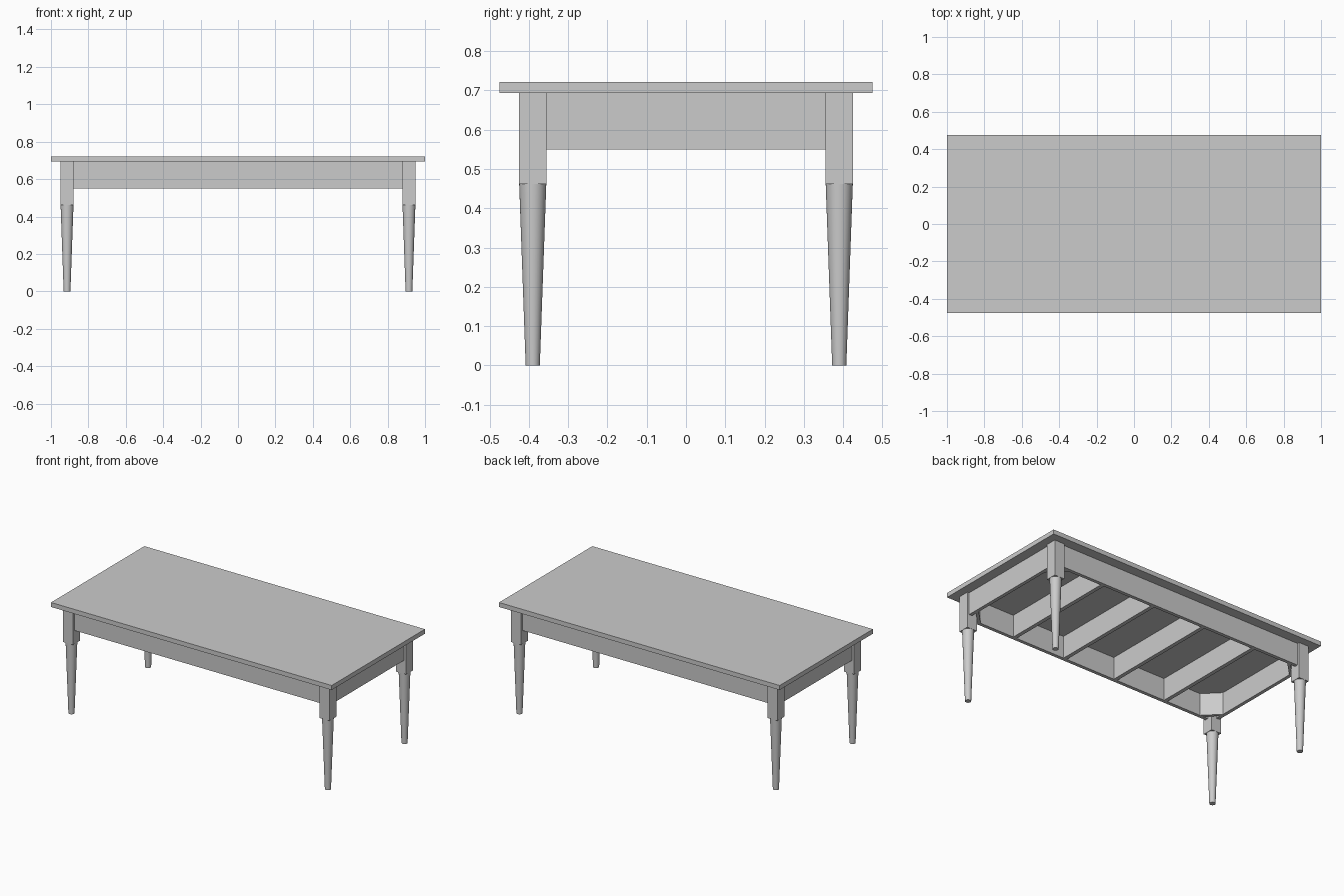
import bpy
import math

if "Cube" in bpy.data.objects:
    bpy.data.objects.remove(bpy.data.objects["Cube"])

wood = bpy.data.materials.new("light grey")
wood.diffuse_color = (0.6, 0.6, 0.6, 1.0)
wood.use_nodes = True
wood.node_tree.nodes["Principled BSDF"].inputs["Base Color"].default_value = wood.diffuse_color

# Key measurements
TOP_Z, UNDER_Z, APRON_Z, BLOCK_Z = 0.722, 0.693, 0.55, 0.462
LEG_X, LEG_Y, LEG_HALF = 0.914, 0.39, 0.0355
APRON_X, APRON_Y, APRON_T = 0.925, 0.40, 0.022   # apron centre planes


def finish(name):
    ob = bpy.context.object
    ob.name = name
    ob.data.materials.append(wood)
    return ob


def box(name, centre, size, turn=0.0):
    bpy.ops.mesh.primitive_cube_add(size=1, location=centre, rotation=(0, 0, turn))
    ob = finish(name)
    ob.scale = size
    return ob


def rail(name, x, y, sx, sy, turn=0.0):
    """Upright board filling the apron height."""
    return box(name, (x, y, (UNDER_Z + APRON_Z) / 2), (sx, sy, UNDER_Z - APRON_Z), turn)


# Table top
box("table_top", (0, 0, (TOP_Z + UNDER_Z) / 2), (2.0, 0.95, TOP_Z - UNDER_Z))

# Aprons between the legs
for s, side in ((-1, "front"), (1, "back")):
    rail(side + "_apron", 0, s * APRON_Y, 2 * (LEG_X - LEG_HALF), APRON_T)
for s, side in ((-1, "left"), (1, "right")):
    rail(side + "_apron", s * APRON_X, 0, APRON_T, 2 * (LEG_Y - LEG_HALF))

# Cross slats under the top
for i in range(4):
    rail("cross_slat", (i - 1.5) * 0.376, 0, 0.025, 2 * APRON_Y - APRON_T)

# Legs (square block over a round taper) and diagonal corner braces
for sx in (-1, 1):
    for sy in (-1, 1):
        x, y = sx * LEG_X, sy * LEG_Y
        box("leg_block", (x, y, (UNDER_Z + BLOCK_Z) / 2),
            (2 * LEG_HALF, 2 * LEG_HALF, UNDER_Z - BLOCK_Z))
        bpy.ops.mesh.primitive_cone_add(vertices=32, radius1=0.018, radius2=0.0345,
                                        depth=BLOCK_Z, location=(x, y, BLOCK_Z / 2))
        finish("tapered_leg")
        bpy.ops.object.shade_smooth_by_angle(angle=math.radians(40))
        rail("corner_brace", sx * 0.873, sy * 0.349, 0.14, 0.018, -sx * sy * math.pi / 4)
